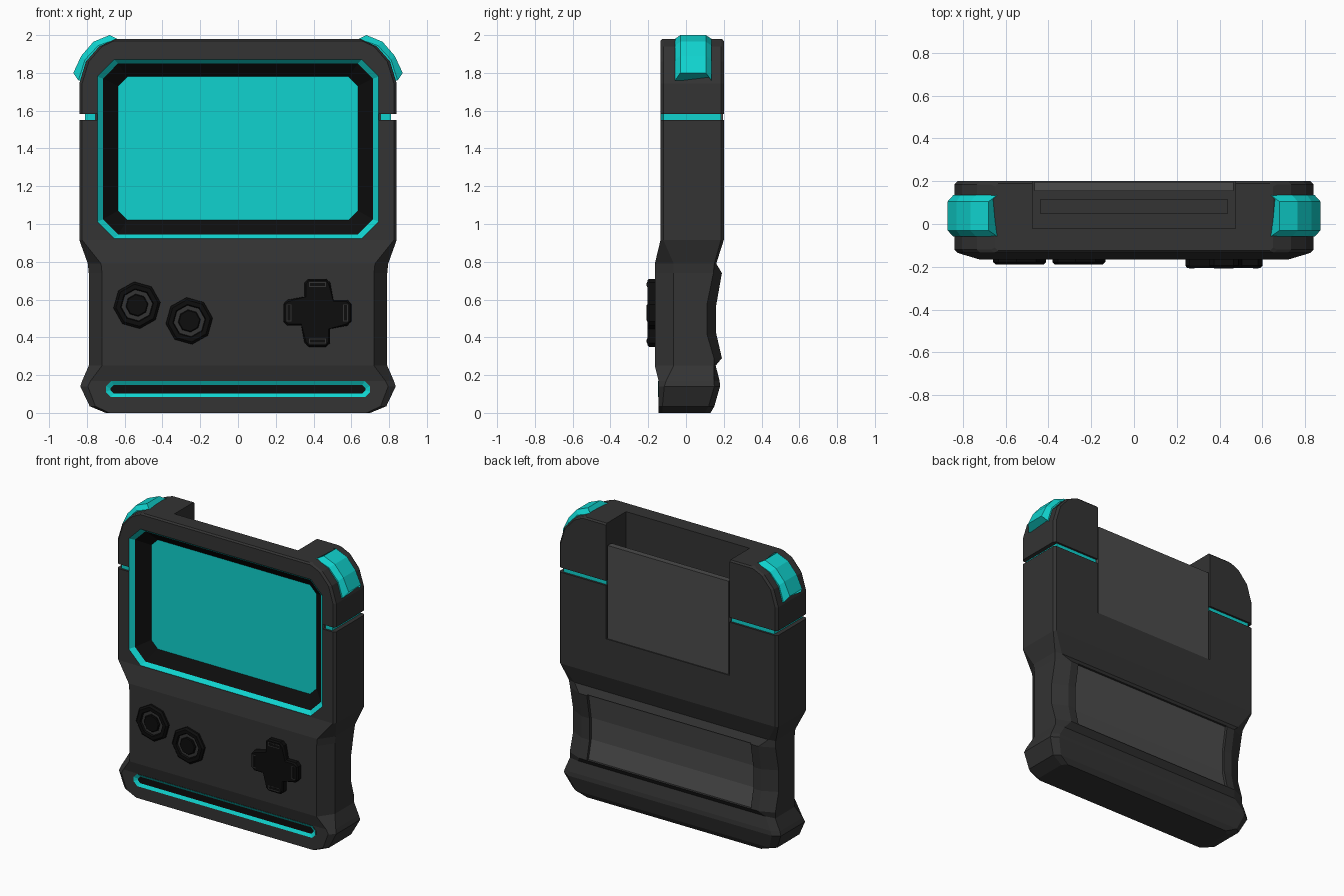
import bpy, bmesh, math

if "Cube" in bpy.data.objects:
    bpy.data.objects.remove(bpy.data.objects["Cube"])

def material(name, c):
    m = bpy.data.materials.new(name)
    m.diffuse_color = (*c, 1)
    m.use_nodes = True
    m.node_tree.nodes["Principled BSDF"].inputs["Base Color"].default_value = m.diffuse_color
    return m

DARK = material("dark_shell", (0.033, 0.033, 0.033))
BLACK = material("black_trim", (0.004, 0.004, 0.004))
GREY = material("grey_panel", (0.07, 0.07, 0.07))
CYAN = material("cyan_accent", (0.005, 0.65, 0.62))

def loft(name, rings, mat=None, caps=True):
    """Skin a series of rings with equal point counts."""
    bm = bmesh.new()
    vs = [[bm.verts.new(p) for p in r] for r in rings]
    n = len(rings[0])
    for a, b in zip(vs, vs[1:]):
        for i in range(n):
            bm.faces.new((a[i], a[(i + 1) % n], b[(i + 1) % n], b[i]))
    if caps:
        bm.faces.new(vs[0])
        bm.faces.new(vs[-1])
    bmesh.ops.recalc_face_normals(bm, faces=bm.faces)
    if not caps:  # open recess surfaces face the front
        bm.normal_update()
        if sum(f.normal.y * f.calc_area() for f in bm.faces) > 0:
            bmesh.ops.reverse_faces(bm, faces=bm.faces)
    me = bpy.data.meshes.new(name)
    bm.to_mesh(me)
    bm.free()
    ob = bpy.data.objects.new(name, me)
    bpy.context.collection.objects.link(ob)
    if mat:
        me.materials.append(mat)
    return ob

def box(name, x0, x1, y0, y1, z0, z1, mat=None):
    return loft(name, [[(x0, y0, z), (x1, y0, z), (x1, y1, z), (x0, y1, z)] for z in (z0, z1)], mat)

def octa(hx, z0, z1, c, y):
    """Rectangle with cut corners, in a plane facing the front."""
    h = [(hx - c, z0), (hx, z0 + c), (hx, z1 - c), (hx - c, z1)]
    return [(x, y, z) for x, z in h] + [(-x, y, z) for x, z in reversed(h)]

def ngon(cx, cz, r, y, n=8, rot=0.12):
    return [(cx + r * math.cos(rot + i * math.tau / n), y, cz + r * math.sin(rot + i * math.tau / n)) for i in range(n)]

def prism_x(name, prof, hx, mat=None):
    return loft(name, [[(x, y, z) for y, z in prof] for x in (-hx, hx)], mat)

def cut(ob, cutter):
    cutter.hide_render = True
    m = ob.modifiers.new("cut", 'BOOLEAN')
    m.operation, m.solver, m.object = 'DIFFERENCE', 'EXACT', cutter
    bpy.context.view_layer.objects.active = ob
    bpy.ops.object.modifier_apply(modifier=m.name)
    bpy.data.objects.remove(cutter)

# shell: horizontal sections (z, half width, front y, back y, front chamfer x/y, back chamfer x/y)
def section(z, hw, yf, yb, fx=.015, fy=.015, bx=.015, by=.015):
    h = [(hw - fx, yf), (hw, yf + fy), (hw, yb - by), (hw - bx, yb)]
    return [(x, y, z) for x, y in h] + [(-x, y, z) for x, y in reversed(h)]

shell = loft("shell", [section(*s) for s in (
    (0, .70, -.145, .13, .02, .02, .03, .03),
    (.035, .785, -.145, .15, .03, .02, .04, .03),
    (.14, .835, -.145, .18, .04, .03, .05, .03),
    (.17, .825, -.145, .178, .045, .04, .05, .03),
    (.25, .79, -.165, .157, .07, .1, .07, .01),
    (.29, .79, -.165, .19, .07, .1, .1, .042),
    (.42, .79, -.165, .16, .07, .1, .1, .05),
    (.57, .79, -.165, .16, .07, .1, .1, .05),
    (.74, .79, -.165, .19, .07, .1, .1, .045),
    (.79, .795, -.165, .16, .07, .1, .05, .01),
    (.915, .84, -.135, .2),
    (1.55, .84, -.135, .2),
    (1.55, .80, -.112, .178),
    (1.582, .80, -.112, .178),
    (1.582, .84, -.135, .2),
    (1.745, .84, -.135, .2),
    (1.86, .805, -.135, .2),
    (1.94, .735, -.135, .2),
    (1.97, .67, -.135, .2),
    (1.98, .65, -.125, .19))], DARK)

# recesses: screen, cartridge slot, rear grip, lower light strip
cut(shell, loft("screen_cutter", [octa(.745, .922, 1.87, .09, y) for y in (-.3, -.035)]))
cut(shell, box("slot_cutter", -.475, .475, -.02, .3, 1.18, 2.1))
grip = [(.165, .29), (.135, .42), (.135, .57), (.165, .745)]
cut(shell, prism_x("grip_cutter", [(.3, .29)] + grip + [(.3, .745)], .63))
cut(shell, loft("strip_cutter", [octa(.7, .083, .168, .028, y) for y in (-.3, -.115)]))

# screen
loft("screen_frame", [octa(.745, .922, 1.87, .09, -.135), octa(.715, .945, 1.85, .08, -.11)], CYAN, False)
loft("screen_bezel", [octa(.715, .945, 1.85, .08, -.11), octa(.635, 1.02, 1.78, .05, -.045)], BLACK, False)
loft("screen", [octa(.635, 1.02, 1.78, .05, y) for y in (-.045, -.037)], CYAN)

# lower light strip
loft("strip_frame", [octa(.7, .083, .168, .028, -.147), octa(.675, .103, .148, .018, -.135)], CYAN, False)
loft("strip_inset", [octa(.675, .103, .148, .018, y) for y in (-.135, -.12)], BLACK)

# rear grip pad and cartridge
prism_x("grip_pad", [(y + .008, z) for y, z in grip] + [(y - .01, z) for y, z in reversed(grip)], .628, GREY)
box("cartridge", -.465, .465, .155, .196, 1.182, 1.83, GREY)
box("slot_connector", -.44, .44, .05, .115, 1.17, 1.22, DARK)

# cyan seam bands and corner bumpers on both sides
stations = [((.62, 1.93), (.64, 1.98), (.68, 2.0)),
            ((.70, 1.90), (.74, 1.945), (.765, 1.965)),
            ((.76, 1.84), (.81, 1.87), (.83, 1.89)),
            ((.79, 1.755), (.845, 1.76), (.872, 1.80))]
for side, s in (("left", -1), ("right", 1)):
    box(side + "_seam_side", s * .755, s * .81, -.12, .186, 1.549, 1.583, CYAN)
    box(side + "_seam_back", s * .48, s * .81, 0, .186, 1.549, 1.583, CYAN)
    loft(side + "_bumper", [[(s * i[0], -.058, i[1]), (s * m[0], -.058, m[1]), (s * o[0], -.03, o[1]),
                             (s * o[0], .105, o[1]), (s * m[0], .135, m[1]), (s * i[0], .135, i[1])]
                            for i, m, o in stations], CYAN)

# round buttons
for k, (x, z) in enumerate([(-.535, .57), (-.258, .487)]):
    loft(f"button_rim_{k}", [ngon(x, z, r, y) for r, y in
         ((.125, -.15), (.125, -.178), (.112, -.19), (.088, -.19), (.082, -.174))], BLACK)
    loft(f"button_well_{k}", [ngon(x, z, .083, y) for y in (-.17, -.177)], DARK)
    loft(f"button_cap_{k}", [ngon(x, z, r, y) for r, y in ((.06, -.165), (.06, -.185), (.055, -.19))], BLACK)

# direction pad: one quarter outline turned four times
px, pz = .42, .53
def pad_ring(y, d=0):
    quarter = [(.175 - d, -.05), (.18 - d, -.045), (.18 - d, .045), (.16 - d, .068 - d), (.085, .068 - d), (.068 - d, .085)]
    pts = []
    for i in range(4):
        c, s = round(math.cos(i * math.pi / 2)), round(math.sin(i * math.pi / 2))
        pts += [(px + c * u - s * v, y, pz + s * u + c * v) for u, v in
                [(.16 - d, -.068 + d)] + quarter[1:5] ]
    return pts
loft("direction_pad", [pad_ring(-.15), pad_ring(-.195), pad_ring(-.205, .008)], BLACK)
for i in range(4):
    a = i * math.pi / 2
    cx, cz = px + .15 * math.cos(a), pz + .15 * math.sin(a)
    hx, hz = (.013, .045) if i % 2 == 0 else (.045, .013)
    box(f"pad_marker_{i}", cx - hx, cx + hx, -.207, -.2, cz - hz, cz + hz, DARK)
    hx, hz = hx - .005, hz - .005
    box(f"pad_marker_core_{i}", cx - hx, cx + hx, -.208, -.2, cz - hz, cz + hz, BLACK)
